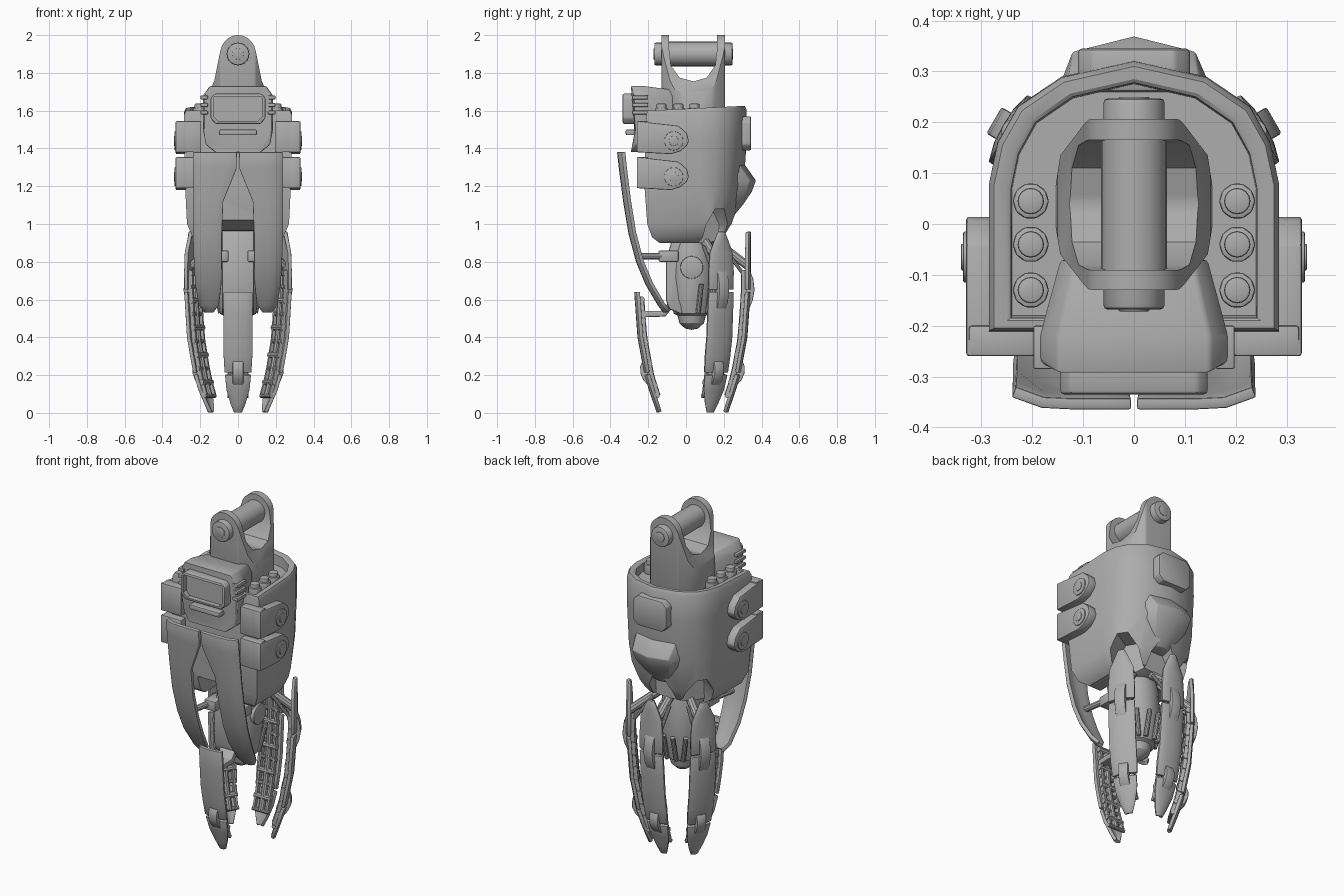
import bpy, bmesh, math
from mathutils import Matrix, Vector

if "Cube" in bpy.data.objects:
    bpy.data.objects.remove(bpy.data.objects["Cube"], do_unlink=True)

grey = bpy.data.materials.new("grey_metal")
grey.use_nodes = True
grey.diffuse_color = (0.42, 0.42, 0.42, 1)
grey.node_tree.nodes["Principled BSDF"].inputs["Base Color"].default_value = (0.42, 0.42, 0.42, 1)


def apply(ob, kind, **settings):
    mod = ob.modifiers.new(kind, kind)
    for key, value in settings.items():
        setattr(mod, key, value)
    bpy.context.view_layer.objects.active = ob
    bpy.ops.object.modifier_apply(modifier=mod.name)


def smooth(ob):
    bpy.ops.object.select_all(action='DESELECT')
    ob.select_set(True)
    bpy.context.view_layer.objects.active = ob
    bpy.ops.object.shade_smooth_by_angle(angle=math.radians(32))


def make(name, verts, faces, bevel=0.0, thick=0.0, matrix=None):
    mesh = bpy.data.meshes.new(name)
    mesh.from_pydata([tuple(v) for v in verts], [], faces)
    if not thick:
        bm = bmesh.new()
        bm.from_mesh(mesh)
        bmesh.ops.recalc_face_normals(bm, faces=bm.faces)
        bm.to_mesh(mesh)
        bm.free()
    mesh.materials.append(grey)
    ob = bpy.data.objects.new(name, mesh)
    bpy.context.collection.objects.link(ob)
    if thick:
        apply(ob, 'SOLIDIFY', thickness=thick, offset=-1)
    if bevel:
        apply(ob, 'BEVEL', width=bevel, segments=2, limit_method='ANGLE', angle_limit=0.6)
    if matrix:
        mesh.transform(matrix)
    smooth(ob)
    return ob


def loft(name, rings, **kw):
    n = len(rings[0])
    faces = [tuple(range(n)), tuple(range(len(rings) * n - n, len(rings) * n))]
    for r in range(len(rings) - 1):
        for i in range(n):
            j = (i + 1) % n
            faces.append((r * n + i, r * n + j, r * n + n + j, r * n + n + i))
    return make(name, [v for ring in rings for v in ring], faces, **kw)


def prism(name, pts, axis, a, b, **kw):
    place = {'x': lambda p, d: (d, p[0], p[1]), 'y': lambda p, d: (p[0], d, p[1]),
             'z': lambda p, d: (p[0], p[1], d)}[axis]
    return loft(name, [[place(p, d) for p in pts] for d in (a, b)], **kw)


def box(name, x0, x1, y0, y1, z0, z1, **kw):
    return prism(name, [(x0, y0), (x1, y0), (x1, y1), (x0, y1)], 'z', z0, z1, **kw)


def circle(cx, cy, r, n=24):
    return [(cx + r * math.cos(math.tau * i / n), cy + r * math.sin(math.tau * i / n)) for i in range(n)]


def rod(name, a, b, r, matrix=None):
    a, b = Vector(a), Vector(b)
    turn = (b - a).to_track_quat('Z', 'Y')
    rings = [[p + turn @ Vector((x, y, 0)) for x, y in circle(0, 0, r, 10)] for p in (a, b)]
    return loft(name, rings, matrix=matrix)


def strip(name, rows, bow=(0.012, 0.002, 0, 0.002, 0.012), thick=0.02, bevel=0.004, matrix=None):
    # curved plate: rows of (z, distance outward, side, other side), bow sets the cross curve
    verts, faces, n = [], [], len(bow)
    for z, r, u0, u1 in rows:
        verts += [(u0 + (u1 - u0) * k / (n - 1), -r + bow[k], z) for k in range(n)]
    for i in range(len(rows) - 1):
        for k in range(n - 1):
            a = i * n + k
            faces.append((a, a + 1, a + n + 1, a + n))
    return make(name, verts, faces, thick=thick, bevel=bevel, matrix=matrix)


def cut(ob, cutter, op='DIFFERENCE'):
    apply(ob, 'BOOLEAN', object=cutter, operation=op, solver='EXACT')
    bpy.data.objects.remove(cutter, do_unlink=True)


def around(deg):
    return Matrix.Translation((0, 0.045, 0)) @ Matrix.Rotation(math.radians(deg), 4, 'Z')


# forearm shell: horseshoe sections, hollow at the top
def section(z, w, front, back, lean=0.0):
    half = [(w, front), (w, back * 0.25), (w * 0.94, back * 0.5), (w * 0.8, back * 0.72),
            (w * 0.5, back * 0.9)]
    pts = half + [(0, back)] + [(-x, y) for x, y in reversed(half)]
    return [(x, y, z + lean * y) for x, y in pts]


shell = loft("forearm_shell", [
    section(0.90, 0.2, -0.14, 0.14), section(0.93, 0.24, -0.18, 0.21),
    section(1.0, 0.27, -0.205, 0.255), section(1.2, 0.28, -0.22, 0.305),
    section(1.45, 0.285, -0.215, 0.322), section(1.59, 0.285, -0.21, 0.32, 0.05),
    section(1.61, 0.275, -0.205, 0.31, 0.05), section(1.61, 0.25, -0.19, 0.285, 0.05),
    section(1.605, 0.242, -0.185, 0.278, 0.05), section(1.56, 0.24, -0.18, 0.275)])
for deg in (120, 180, 240):
    arch = prism("arch_cutter", [(-0.08, 0.8), (0.08, 0.8), (0.075, 1.0), (0.03, 1.08), (-0.03, 1.08),
                                 (-0.075, 1.0)], 'y', -0.5, -0.13, matrix=around(deg))
    cut(shell, arch)
# rounded hollow under the front edge
cut(shell, prism("front_cutter", [(-0.5, 0.8), (-0.5, 1.04), (-0.2, 1.02), (-0.14, 0.985), (-0.08, 0.965),
                                  (0.0, 0.96), (0.0, 0.8)], 'x', -0.12, 0.12))
smooth(shell)


# back ridge and back pad
def ridge(z, w, mid, side, peak):
    return [(-w, 0.16, z), (-mid, side, z), (0, peak, z), (mid, side, z), (w, 0.16, z)]


loft("back_ridge", [ridge(1.04, 0.06, 0.04, 0.24, 0.25), ridge(1.1, 0.14, 0.08, 0.275, 0.3),
                    ridge(1.17, 0.19, 0.11, 0.32, 0.348), ridge(1.23, 0.19, 0.12, 0.34, 0.37),
                    ridge(1.33, 0.2, 0.13, 0.27, 0.3)], bevel=0.005)
prism("back_pad", [(-0.11, 1.42), (-0.08, 1.39), (0.08, 1.39), (0.11, 1.42), (0.11, 1.54), (0.08, 1.57),
                   (-0.08, 1.57), (-0.11, 1.54)], 'y', 0.26, 0.345, bevel=0.008)

# neck fork with pin
plan = [(-0.155, 0.0), (-0.145, -0.06), (-0.09, -0.13), (0.09, -0.13), (0.145, -0.06), (0.155, 0.0),
        (0.155, 0.07), (0.145, 0.135), (0.09, 0.207), (-0.09, 0.207), (-0.145, 0.135), (-0.155, 0.07)]
neck = prism("neck_fork", plan, 'z', 1.5, 2.1, bevel=0.01)
crown = [(0.095 * math.cos(a), 1.9 + 0.1 * math.sin(a)) for a in (math.radians(10 + 16 * i) for i in range(11))]
cut(neck, prism("crown_cutter", [(-0.16, 1.4), (0.16, 1.4), (0.15, 1.7), (0.125, 1.76)] + crown
                + [(-0.125, 1.76), (-0.15, 1.7)], 'y', -0.3, 0.4), 'INTERSECT')
cut(neck, prism("fork_cutter", [(-0.09, 2.2), (-0.09, 1.93), (-0.08, 1.84), (-0.035, 1.775), (0.04, 1.755),
                                (0.11, 1.775), (0.155, 1.84), (0.165, 1.93), (0.165, 2.2)], 'x', -0.4, 0.4))
smooth(neck)
prism("neck_pin", circle(0, 1.9, 0.065), 'y', -0.11, 0.18)
prism("pin_ends", circle(0, 1.9, 0.06), 'y', -0.168, 0.247, bevel=0.008)
prism("pin_bolt", circle(0, 1.9, 0.03), 'y', -0.172, 0.25, bevel=0.002)

# front console with screen, bar and vents
outline = [(-0.12, 1.38), (0.12, 1.38), (0.17, 1.42), (0.185, 1.5), (0.185, 1.68), (0.15, 1.73),
           (-0.15, 1.73), (-0.185, 1.68), (-0.185, 1.5), (-0.17, 1.42)]
loft("console", [[(x, -0.27 - 0.025 * (abs(x) < 0.16), z) for x, z in outline],
                 [(x, -0.22, z) for x, z in outline],
                 [(x * 0.78, -0.07, z - 0.02) for x, z in outline]], bevel=0.008)
screen = prism("screen_frame", [(-0.12, 1.53), (0.12, 1.53), (0.145, 1.56), (0.145, 1.67), (0.125, 1.69),
                                (-0.125, 1.69), (-0.145, 1.67), (-0.145, 1.56)], 'y', -0.335, -0.25, bevel=0.008)
cut(screen, prism("screen_cutter", [(-0.105, 1.545), (0.105, 1.545), (0.128, 1.57), (0.128, 1.675),
                                    (-0.128, 1.675), (-0.128, 1.57)], 'y', -0.4, -0.305))
smooth(screen)
box("console_bar", -0.1, 0.1, -0.32, -0.27, 1.47, 1.5, bevel=0.008)

for side in (-1, 1):
    tag = "left" if side > 0 else "right"
    for z in (1.59, 1.63, 1.67):
        box(tag + "_vent", side * 0.16, side * 0.198, -0.285, -0.2, z - 0.01, z + 0.01, bevel=0.004)
    # deck bolts
    for y in (0.045, -0.04, -0.13):
        prism(tag + "_deck_bolt", circle(side * 0.203, y, 0.036, 10), 'z', 1.55, 1.615, bevel=0.006)
        prism(tag + "_deck_peg", circle(side * 0.203, y, 0.026, 16), 'z', 1.6, 1.637, bevel=0.005)
    # wrapped clamps
    for z in (1.44, 1.25):
        prism(tag + "_clamp", [(-0.26, z - 0.06), (-0.08, z - 0.07), (-0.03, z - 0.055), (0.005, z - 0.025),
                               (0.015, z), (0.005, z + 0.04), (-0.04, z + 0.08), (-0.26, z + 0.105)],
              'x', side * 0.27, side * 0.33, bevel=0.006)
        box(tag + "_clamp_front", side * 0.195, side * 0.325, -0.26, -0.2, z - 0.06, z + 0.105, bevel=0.006)
        prism(tag + "_clamp_disc", circle(-0.065, z, 0.05), 'x', side * 0.32, side * 0.336, bevel=0.003)
        prism(tag + "_clamp_bolt", circle(-0.065, z, 0.026), 'x', side * 0.32, side * 0.34, bevel=0.002)
    # front blades with struts
    rows = [(0.53, 0.12, 0.13, 0.18), (0.57, 0.15, 0.1, 0.21), (0.68, 0.215, 0.088, 0.228),
            (0.8, 0.265, 0.085, 0.235), (0.95, 0.305, 0.085, 0.24), (1.12, 0.333, 0.078, 0.24),
            (1.29, 0.355, 0.008, 0.24), (1.38, 0.365, 0.006, 0.24)]
    curl = (0, 0, 0, 0.003, 0.024)
    if side < 0:
        rows = [(z, r, -b, -a) for z, r, a, b in rows]
        curl = curl[::-1]
    strip(tag + "_front_blade", rows, bow=curl, thick=0.022)
    rod(tag + "_blade_strut", (side * 0.13, -0.25, 0.83), (side * 0.11, -0.13, 0.83), 0.018)
    box(tag + "_strut_block", side * 0.05, side * 0.125, -0.145, -0.04, 0.8, 0.86, bevel=0.008)

# palm hub: turned body with dome, front plate and side discs
profile = [(0.0, 0.44), (0.035, 0.447), (0.065, 0.475), (0.075, 0.515), (0.095, 0.525), (0.11, 0.6),
           (0.12, 0.72), (0.115, 0.85), (0.09, 0.97)]
loft("palm_hub", [[(x, y, z) for x, y in circle(0, 0.03, max(r, 0.002))] for r, z in profile])
prism("palm_plate", [(-0.02, 0.52), (-0.09, 0.55), (-0.107, 0.6), (-0.107, 0.8), (-0.08, 0.9), (-0.06, 0.97),
                     (0.0, 0.97)], 'x', -0.085, 0.085, bevel=0.01)
prism("palm_discs", circle(0.03, 0.77, 0.06), 'x', -0.125, 0.125, bevel=0.004)


# fingers
def reach(z):
    table = [(0.0, 0.178), (0.12, 0.219), (0.2, 0.243), (0.4, 0.28), (0.65, 0.298), (0.96, 0.298)]
    for (z0, r0), (z1, r1) in zip(table, table[1:]):
        if z <= z1:
            return r0 + (r1 - r0) * (z - z0) / (z1 - z0)


def finger(name, deg, out, long):
    m = around(deg)

    def plate(part, rows):
        strip(name + part, [(z, reach(z) + out, -w, w) for z, w in rows], matrix=m)

    def knuckle(z, tall, w):
        rings = [[(u, -reach(z + dz) - out + d, z + dz) for u in (-w, w) for d in
                  ((0.03, -s) if u < 0 else (-s, 0.03))] for dz, s in
                 ((-tall, -0.005), (-tall * 0.5, 0.014), (0, 0.02), (tall * 0.5, 0.014), (tall, -0.005))]
        loft(name + "_knuckle", rings, bevel=0.005, matrix=m)

    plate("_tip", [(0.0, 0.022), (0.05, 0.042), (0.12, 0.062), (0.2, 0.07)])
    plate("_middle", [(0.212, 0.072), (0.3, 0.077), (0.4, 0.078), (0.52, 0.078), (0.64, 0.077)])
    knuckle(0.21, 0.07, 0.028)
    # inner rails, rollers and pistons
    top = 0.74 if long else 0.6
    steps = [0.09 + (top - 0.09) * i / 9 for i in range(10)]
    for u in (-0.05, 0.038):
        strip(name + "_rail", [(z, reach(z) + out - 0.018, u, u + 0.012) for z in steps],
              bow=(0, 0), thick=0.03, bevel=0, matrix=m)
    for i, z in enumerate(steps):
        r = reach(z) + out - 0.036
        rod(name + "_roller", (-0.055, -r, z), (0.055, -r, z), 0.017 if i % 2 else 0.011, m)
    for a, b in zip(steps, steps[1:]):
        rod(name + "_piston", (0, 0.034 - reach(a) - out, a), (0, 0.034 - reach(b) - out, b), 0.018, m)
    if long:
        plate("_upper", [(0.652, 0.076), (0.75, 0.077), (0.85, 0.07), (0.91, 0.045), (0.96, 0.022)])
        knuckle(0.65, 0.11, 0.03)
        rod(name + "_upper_link", (0, -0.08, 0.93), (0, -0.28, 0.78), 0.024, m)
        for u in (-0.03, 0.03):
            rod(name + "_brace", (u, -0.09, 0.53), (u, -0.125, 0.68), 0.013, m)
            rod(name + "_lower_link", (u, -0.15, 0.88), (u, -0.27, 0.72), 0.01, m)


finger("front_finger", 0, 0.022, False)
prism("front_finger_link", [(-0.26, 0.505), (-0.11, 0.51), (-0.06, 0.57), (-0.08, 0.6), (-0.13, 0.54),
                            (-0.26, 0.54)], 'x', -0.05, 0.05, bevel=0.006)
for label, angle in (("left", 120), ("back", 180), ("right", 240)):
    finger(label + "_finger", angle, 0.0, True)
